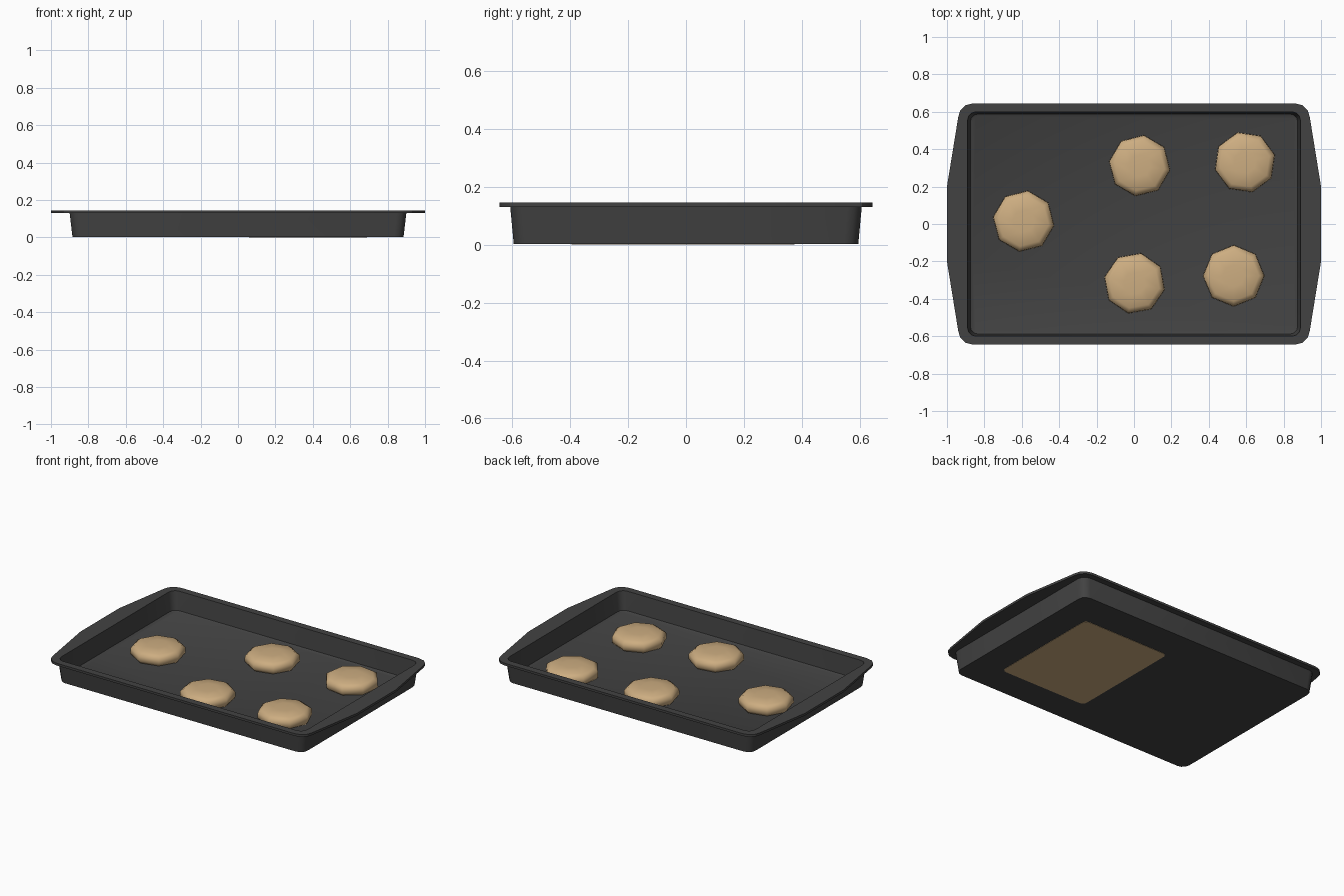
import bpy, bmesh, math

if "Cube" in bpy.data.objects:
    bpy.data.objects.remove(bpy.data.objects["Cube"])


def material(name, rgb):
    m = bpy.data.materials.new(name)
    m.diffuse_color = (*rgb, 1)
    m.use_nodes = True
    m.node_tree.nodes["Principled BSDF"].inputs["Base Color"].default_value = m.diffuse_color
    return m


PAN = material("dark_metal", (0.055, 0.055, 0.055))
DOUGH = material("baked_tan", (0.61, 0.42, 0.22))


def loft(name, rings, mat, smooth_angle=30):
    """Skin a stack of equal-count rings and cap both ends."""
    bm = bmesh.new()
    rows = [[bm.verts.new(p) for p in ring] for ring in rings]
    n = len(rows[0])
    for a, b in zip(rows, rows[1:]):
        for i in range(n):
            j = (i + 1) % n
            bm.faces.new((a[i], a[j], b[j], b[i]))
    bm.faces.new(rows[0][::-1])
    bm.faces.new(rows[-1])
    bmesh.ops.recalc_face_normals(bm, faces=bm.faces)
    me = bpy.data.meshes.new(name)
    bm.to_mesh(me)
    bm.free()
    me.materials.append(mat)
    ob = bpy.data.objects.new(name, me)
    bpy.context.collection.objects.link(ob)
    bpy.ops.object.select_all(action='DESELECT')
    ob.select_set(True)
    bpy.context.view_layer.objects.active = ob
    bpy.ops.object.shade_smooth_by_angle(angle=math.radians(smooth_angle))
    return ob


def pan_ring(x, y, rx, ry, z, bulge=None, cx=0, cy=0, segs=3):
    """Rounded rectangle; the short sides reach out to x = bulge as handles."""
    b = bulge or x
    h = min(0.2, y - ry)
    quarter = [(b, h)]
    for i in range(segs + 1):
        t = math.pi / 2 * i / segs
        quarter.append((x - rx + rx * math.cos(t), y - ry + ry * math.sin(t)))
    half = quarter + [(-px, py) for px, py in reversed(quarter)]
    return [(cx + px, cy + py, z) for px, py in half + [(-px, -py) for px, py in half]]


# Pan: underside, outer wall, rim with bulging handles, inner wall, floor
loft("baking_pan", [
    pan_ring(0.885, 0.595, 0.05, 0.05, 0.002),
    pan_ring(0.90, 0.607, 0.05, 0.05, 0.130),
    pan_ring(0.94, 0.645, 0.08, 0.075, 0.130, bulge=1.0),
    pan_ring(0.94, 0.645, 0.08, 0.075, 0.145, bulge=1.0),
    pan_ring(0.89, 0.60, 0.045, 0.045, 0.145),
    pan_ring(0.875, 0.588, 0.04, 0.04, 0.024),
    pan_ring(0.862, 0.577, 0.03, 0.03, 0.018),
], PAN)

# Thin tan plate on the underside
loft("underside_plate", [
    pan_ring(0.315, 0.385, 0.03, 0.03, z, cx=0.375, cy=-0.01) for z in (0.0, 0.003)
], DOUGH)

# Cookies: eight-sided domed discs, each turned a little
PROFILE = [(0.152, 0.018), (0.165, 0.034), (0.163, 0.068), (0.135, 0.086), (0.06, 0.092)]
COOKIES = [(-0.59, 0.015, -8), (0.03, 0.312, -8), (0.593, 0.33, 14),
           (0.003, -0.317, -12), (0.533, -0.277, 0)]
for k, (cx, cy, turn) in enumerate(COOKIES):
    loft(f"cookie_{k + 1}", [
        [(cx + r * math.cos(math.radians(turn + 45 * i)),
          cy + r * math.sin(math.radians(turn + 45 * i)), z) for i in range(8)]
        for r, z in PROFILE
    ], DOUGH, 60)
